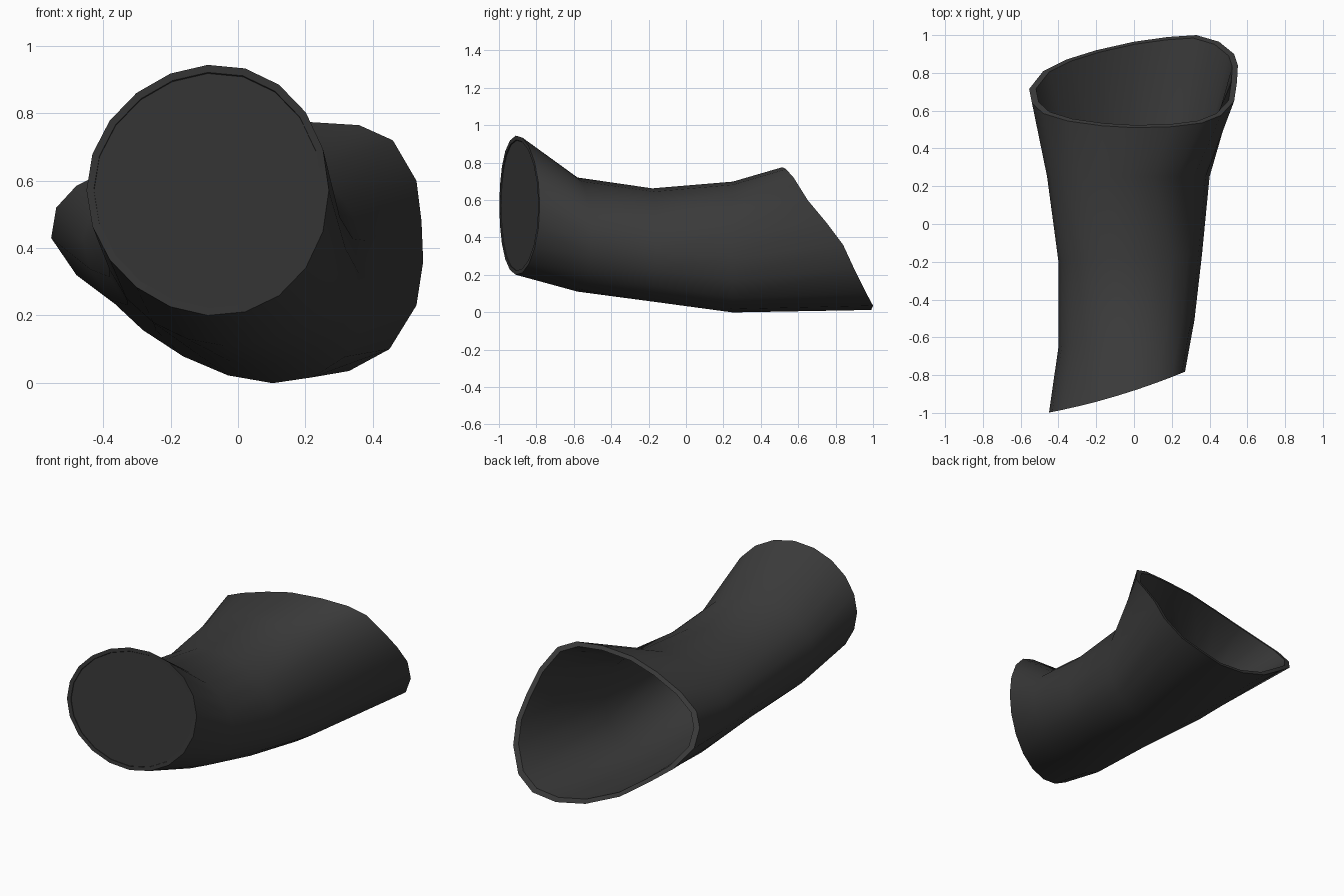
import bpy
import bmesh
from math import sin, cos, pi
from mathutils import Vector

cube = bpy.data.objects.get("Cube")
if cube:
    bpy.data.objects.remove(cube, do_unlink=True)

SIDES = 20
INNER = 0.94  # inner skin size relative to the outer skin


def make_material(name, value):
    mat = bpy.data.materials.new(name)
    mat.use_nodes = True
    colour = (value, value, value, 1.0)
    mat.diffuse_color = colour
    bsdf = mat.node_tree.nodes["Principled BSDF"]
    bsdf.inputs["Base Color"].default_value = colour
    bsdf.inputs["Roughness"].default_value = 0.7
    return mat


def oval(centre, rx, rz, egg=0.0, lean=0.0, slant=0.0, bulge=0.0):
    """Egg-shaped cross-section; lean tilts it in the ring, slant swings it in plan."""
    points = []
    for i in range(SIDES):
        t = 2 * pi * i / SIDES
        x = rx * cos(t)
        z = rz * sin(t) * (1 + egg * cos(t)) + lean * x
        y = slant * x + bulge * cos(t) ** 2
        points.append(Vector(centre) + Vector((x, y, z)))
    return points


def shrink(ring, shift=0.0):
    """Scale a ring towards its middle and move it along y."""
    middle = sum(ring, Vector()) / len(ring)
    return [middle + (p - middle) * INNER + Vector((0, shift, 0)) for p in ring]


def build(name, rings, mat, closed=False, cap=False):
    """Loft quads between rings; optionally join the ends or cap the last ring."""
    bm = bmesh.new()
    loops = [[bm.verts.new(p) for p in ring] for ring in rings]
    pairs = list(zip(loops, loops[1:]))
    if closed:
        pairs.append((loops[-1], loops[0]))
    for a, b in pairs:
        for i in range(SIDES):
            j = (i + 1) % SIDES
            bm.faces.new((a[i], a[j], b[j], b[i]))
    if cap:
        bm.faces.new(loops[-1])
    bmesh.ops.recalc_face_normals(bm, faces=bm.faces[:])
    mesh = bpy.data.meshes.new(name)
    bm.to_mesh(mesh)
    bm.free()
    mesh.materials.append(mat)
    obj = bpy.data.objects.new(name, mesh)
    bpy.context.collection.objects.link(obj)
    bpy.ops.object.select_all(action="DESELECT")
    obj.select_set(True)
    bpy.context.view_layer.objects.active = obj
    bpy.ops.object.shade_smooth_by_angle(angle=pi / 5)
    return obj


charcoal = make_material("charcoal", 0.042)

# Slanted mouth outline, from the widest right point up and round
mouth = [Vector(p) for p in (
    (.55, .84, .36), (.545, .75, .48), (.53, .65, .6), (.46, .575, .72),
    (.36, .535, .765), (.2, .515, .775), (0, .51, .76), (-.17, .52, .715),
    (-.35, .545, .65), (-.48, .585, .585), (-.54, .64, .52), (-.555, .715, .43),
    (-.48, .81, .32), (-.36, .87, .23), (-.2, .92, .12), (0, .965, .04),
    (.18, .99, .012), (.33, 1, .035), (.45, .965, .1), (.53, .9, .23))]

# Cross-sections from the round front end to the mouth
front = oval((-.09, -.91, .572), .36, .372, egg=.07, slant=.3, bulge=.02)
sections = [
    front,
    oval((-.04, -.58, .415), .36, .305, lean=-.05, slant=.2),
    oval((-.02, -.18, .362), .38, .3, egg=.1, lean=-.1, slant=.05),
    oval((-.03, .25, .36), .43, .338, egg=.2, lean=-.15),
    mouth,
]

# Bent tube wall: outer skin to the mouth, then the inner skin back
inner = [shrink(ring) for ring in reversed(sections)]
build("tube_wall", sections + inner, charcoal, closed=True)

# Flat plate closing the round front end, set just behind the rim
build("front_plate", [shrink(front, .03), shrink(front, .004)], charcoal, cap=True)
